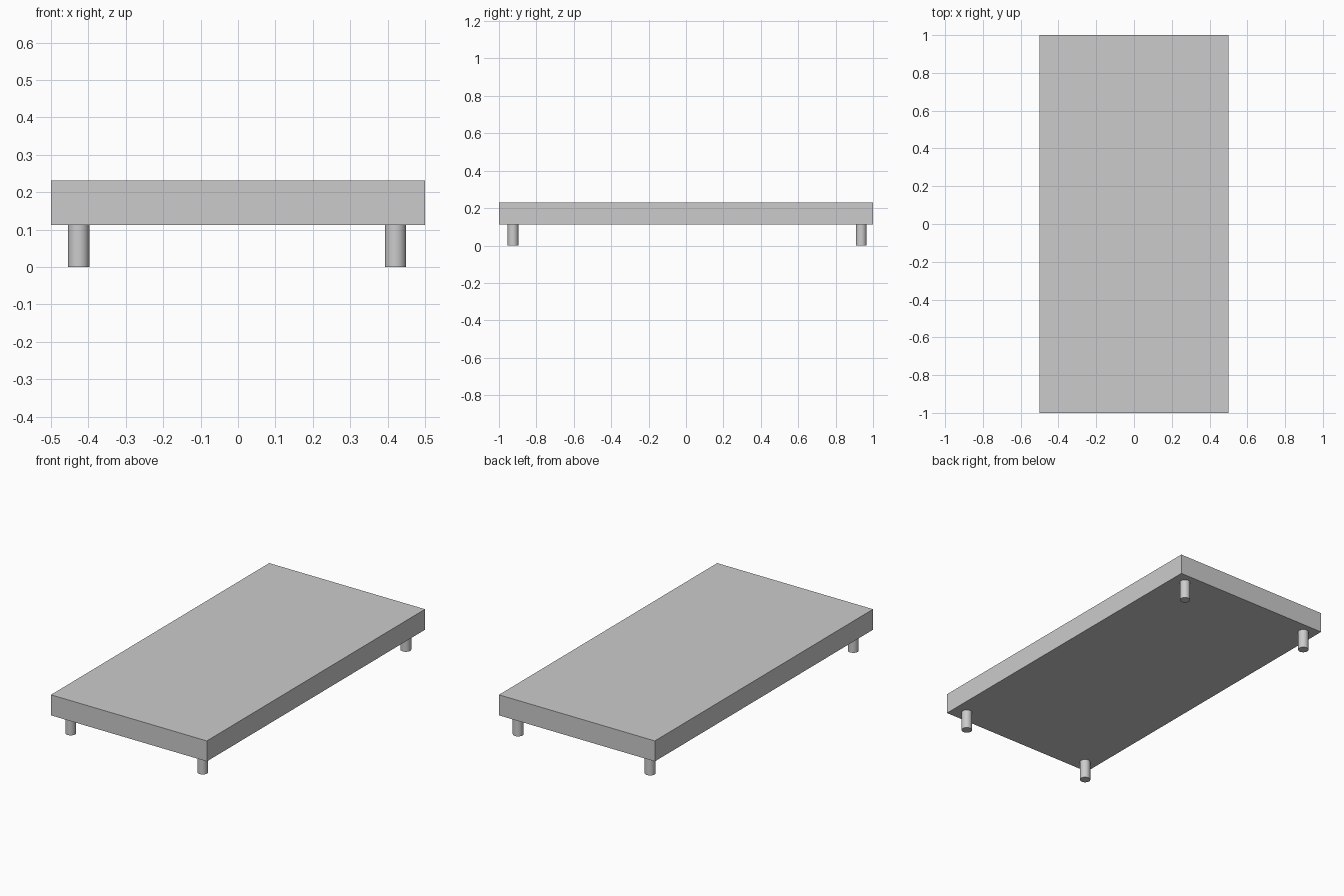
import bpy

if "Cube" in bpy.data.objects:
    bpy.data.objects.remove(bpy.data.objects["Cube"])

SLAB_BOTTOM, SLAB_TOP = 0.112, 0.231
LEG_RADIUS = 0.0285

# Flat rectangular platform
bpy.ops.mesh.primitive_cube_add(size=1, location=(0, 0, (SLAB_BOTTOM + SLAB_TOP) / 2))
platform = bpy.context.object
platform.name = "platform"
platform.scale = (1.0, 2.0, SLAB_TOP - SLAB_BOTTOM)
bpy.ops.object.transform_apply(location=False, rotation=False, scale=True)


def add_leg(name, x, y):
    """Round leg from the floor to the underside of the platform."""
    bpy.ops.mesh.primitive_cylinder_add(
        vertices=32, radius=LEG_RADIUS, depth=SLAB_BOTTOM,
        location=(x, y, SLAB_BOTTOM / 2))
    bpy.context.object.name = name
    bpy.ops.object.shade_smooth_by_angle()


# Four corner legs
for end, y in (("front", -0.925), ("back", 0.937)):
    for side, x in (("left", -0.426), ("right", 0.421)):
        add_leg(f"{end}_{side}_leg", x, y)
